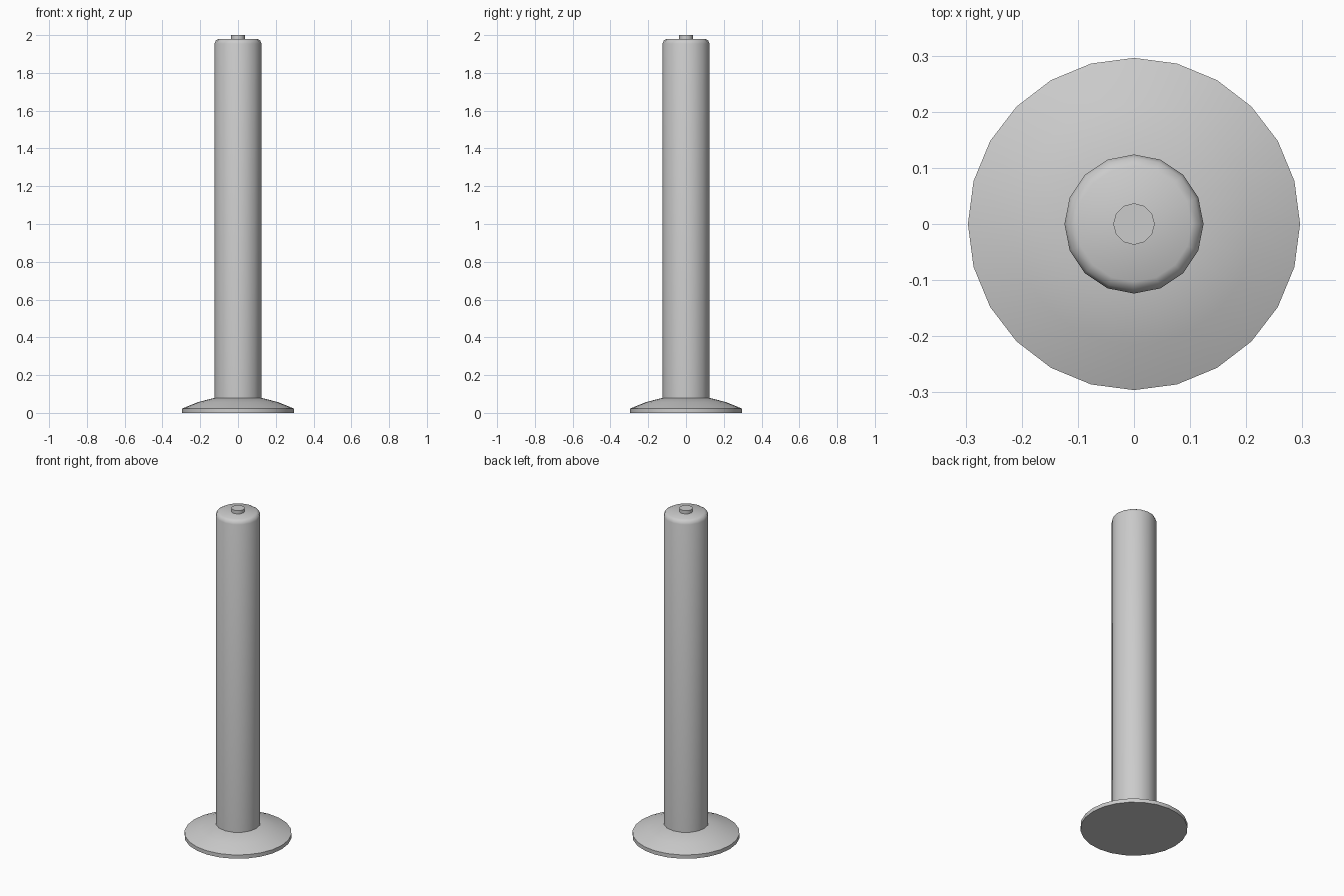
import bpy, bmesh, math

if "Cube" in bpy.data.objects:
    bpy.data.objects.remove(bpy.data.objects["Cube"])


def lathe(name, profile, sides, angle=35):
    """Revolve (radius, z) points around z; both ends are capped."""
    bm = bmesh.new()
    rings = []
    for r, z in profile:
        rings.append([bm.verts.new((r * math.cos(2 * math.pi * i / sides),
                                    r * math.sin(2 * math.pi * i / sides), z))
                      for i in range(sides)])
    for a, b in zip(rings, rings[1:]):
        for i in range(sides):
            j = (i + 1) % sides
            bm.faces.new((a[i], a[j], b[j], b[i]))
    bm.faces.new(rings[0][::-1])
    bm.faces.new(rings[-1])
    mesh = bpy.data.meshes.new(name)
    bm.to_mesh(mesh)
    bm.free()
    obj = bpy.data.objects.new(name, mesh)
    bpy.context.collection.objects.link(obj)
    bpy.ops.object.select_all(action='DESELECT')
    obj.select_set(True)
    bpy.context.view_layer.objects.active = obj
    bpy.ops.object.shade_smooth_by_angle(angle=math.radians(angle))
    return obj


# Flared foot plate
lathe("base_plate", [(0.296, 0.0), (0.296, 0.023), (0.215, 0.056), (0.124, 0.08)], 24)

# Tall post with rounded upper rim
lathe("post", [(0.124, 0.075), (0.124, 1.955), (0.118, 1.971), (0.103, 1.98)], 16, 50)

# Small button on top
lathe("top_button", [(0.037, 1.975), (0.037, 2.0)], 12)
